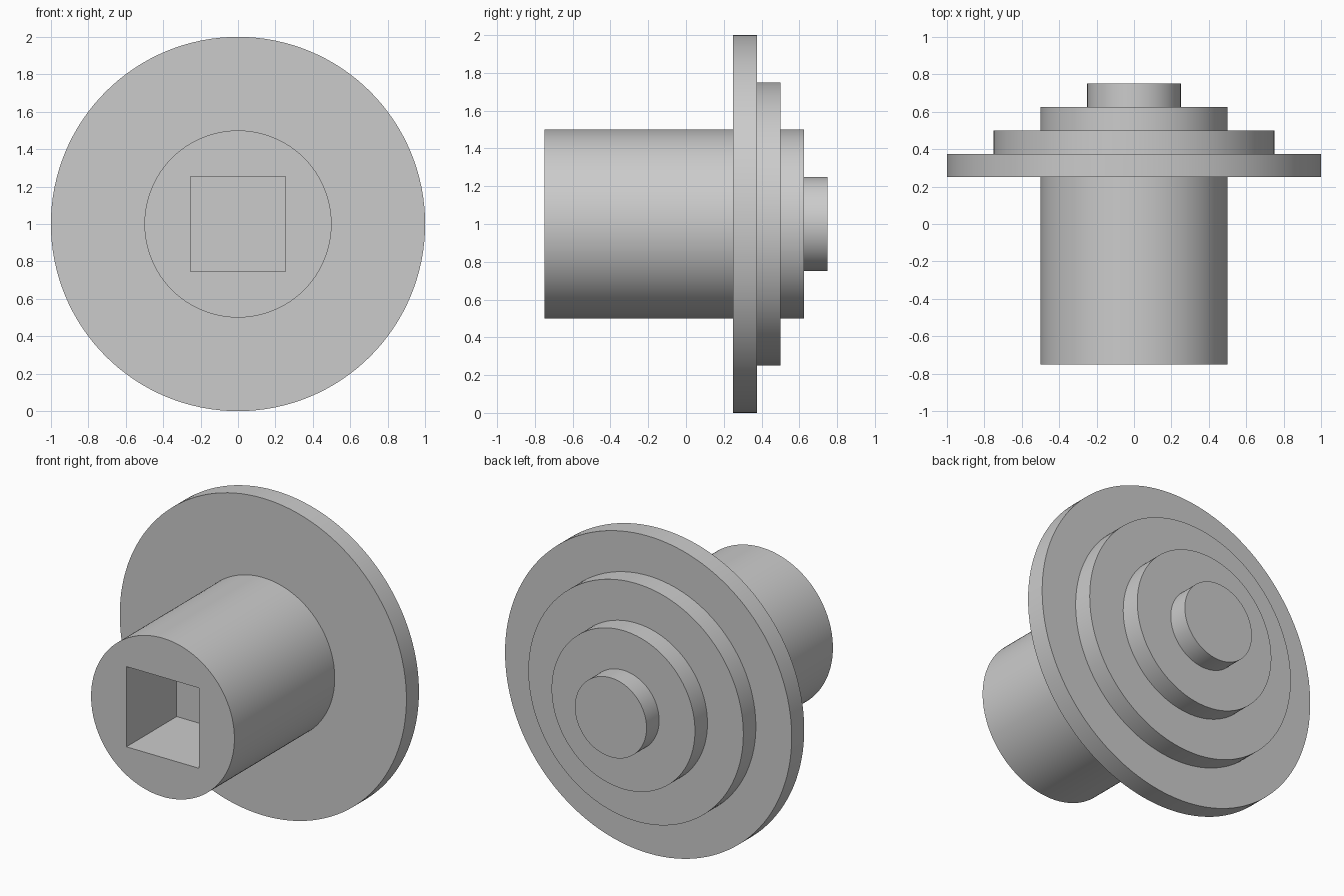
import bpy
import bmesh
from math import pi, radians
from mathutils import Vector

default_cube = bpy.data.objects.get("Cube")
if default_cube:
    bpy.data.objects.remove(default_cube, do_unlink=True)

AXIS_HEIGHT = 1.0
SEGMENTS = 128

grey = bpy.data.materials.new("plain grey")
colour = (0.6, 0.6, 0.6, 1.0)
grey.use_nodes = True
grey.diffuse_color = colour
grey.node_tree.nodes["Principled BSDF"].inputs["Base Color"].default_value = colour


def make_object(name, bm):
    """Turn a bmesh into a named grey object."""
    bmesh.ops.recalc_face_normals(bm, faces=bm.faces)
    mesh = bpy.data.meshes.new(name)
    bm.to_mesh(mesh)
    bm.free()
    mesh.materials.append(grey)
    obj = bpy.data.objects.new(name, mesh)
    bpy.context.collection.objects.link(obj)
    return obj


def turned_body(name, steps):
    """Lathe a stepped shaft along y; each step is (radius, start, end)."""
    bm = bmesh.new()
    profile = []
    for radius, start, end in steps:
        profile += [bm.verts.new((radius, y, AXIS_HEIGHT)) for y in (start, end)]
    edges = [bm.edges.new(pair) for pair in zip(profile, profile[1:])]
    bmesh.ops.spin(bm, geom=profile + edges, cent=(0, 0, AXIS_HEIGHT),
                   axis=(0, 1, 0), angle=2 * pi, steps=SEGMENTS, use_merge=True)
    bmesh.ops.remove_doubles(bm, verts=bm.verts, dist=1e-5)
    # Close the two flat ends
    bmesh.ops.holes_fill(bm, edges=[e for e in bm.edges if e.is_boundary], sides=0)
    return make_object(name, bm)


def box(name, centre, size):
    bm = bmesh.new()
    bmesh.ops.create_cube(bm, size=1.0)
    bmesh.ops.scale(bm, vec=Vector(size), verts=bm.verts)
    bmesh.ops.translate(bm, vec=Vector(centre), verts=bm.verts)
    return make_object(name, bm)


# Hub, wide flange and three shrinking steps behind it
body = turned_body("stepped_flange_hub", [
    (0.5, -0.75, 0.25),
    (1.0, 0.25, 0.375),
    (0.75, 0.375, 0.5),
    (0.5, 0.5, 0.625),
    (0.25, 0.625, 0.75),
])

# Blind square socket in the hub's front end
cutter = box("socket_cutter", (0, -0.75, AXIS_HEIGHT), (0.506, 1.0, 0.506))
cutter.hide_render = True
socket = body.modifiers.new("square socket", "BOOLEAN")
socket.operation = "DIFFERENCE"
socket.solver = "EXACT"
socket.object = cutter

bpy.ops.object.select_all(action="DESELECT")
body.select_set(True)
bpy.context.view_layer.objects.active = body
bpy.ops.object.modifier_apply(modifier=socket.name)
bpy.data.objects.remove(cutter, do_unlink=True)

# Smooth round walls with crisp rims
bpy.ops.object.shade_smooth_by_angle(angle=radians(30))
